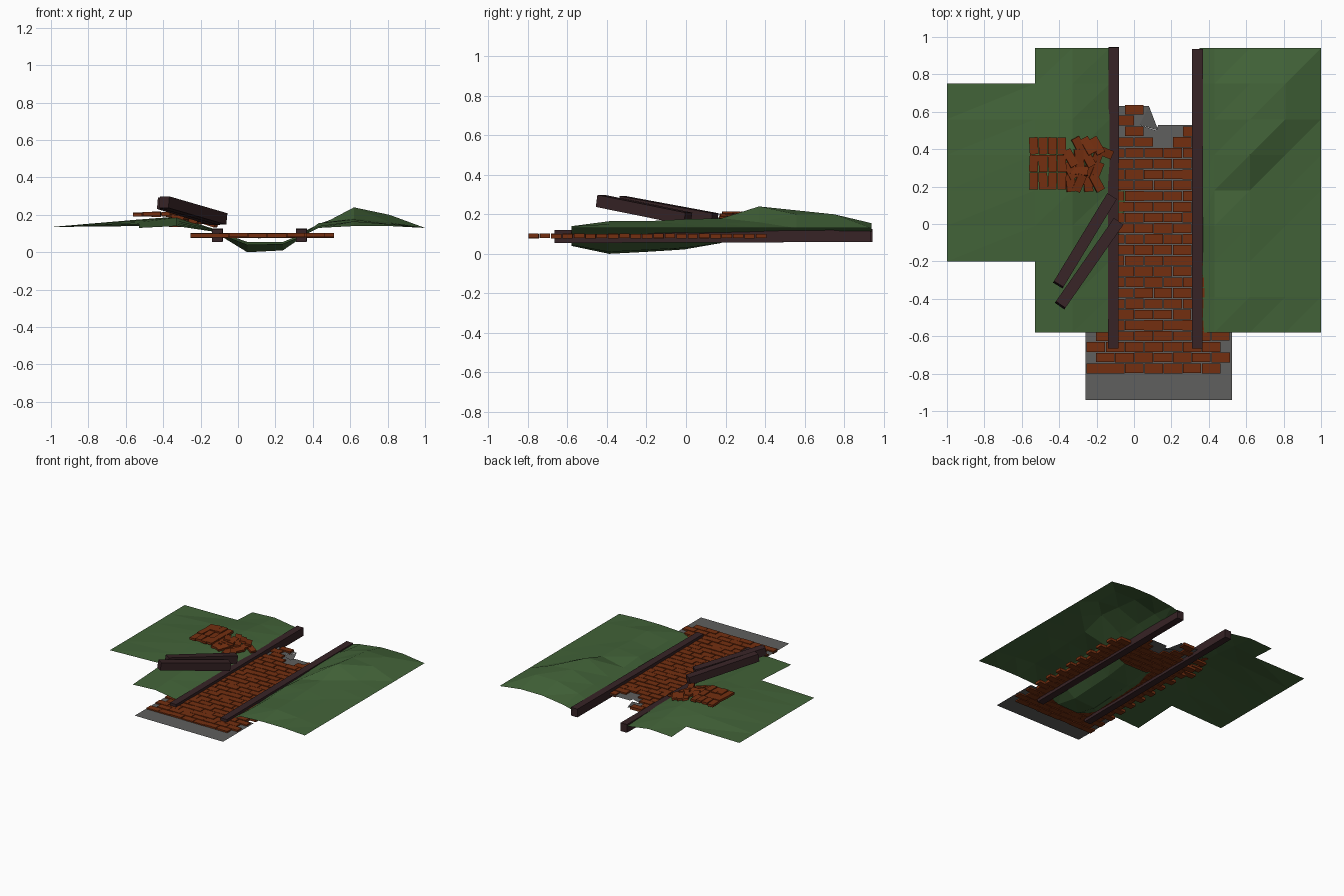
import bpy, bmesh, math, random
from mathutils import Matrix, Vector

if "Cube" in bpy.data.objects:
    bpy.data.objects.remove(bpy.data.objects["Cube"])

random.seed(4)


def material(name, col):
    m = bpy.data.materials.new(name)
    m.diffuse_color = (*col, 1)
    m.use_nodes = True
    m.node_tree.nodes["Principled BSDF"].inputs["Base Color"].default_value = m.diffuse_color
    return m


GRASS = material("grass green", (0.055, 0.125, 0.040))
BRICK = material("brick red", (0.175, 0.028, 0.005))
WOOD = material("dark timber", (0.038, 0.017, 0.019))
MORTAR = material("mortar grey", (0.115, 0.115, 0.112))


def finish(name, bm, mat):
    me = bpy.data.meshes.new(name)
    bm.to_mesh(me)
    bm.free()
    me.materials.append(mat)
    ob = bpy.data.objects.new(name, me)
    bpy.context.collection.objects.link(ob)
    return ob


def box(bm, loc, size, rot=(0, 0, 0)):
    r = Matrix.Identity(4)
    for a, ax in zip(rot, "XYZ"):
        r = Matrix.Rotation(a, 4, ax) @ r
    bmesh.ops.create_cube(bm, size=1, matrix=Matrix.Translation(loc) @ r @ Matrix.Diagonal((*size, 1)))


# Grass banks with a ditch below the path: one height list per grid column
heights = {
    -1.00: [.135] * 9,
    -0.53: [.13, .14, .15, .16, .17, .175, .165, .14, .13],
    -0.33: [.14, .15, .16, .17, .185, .19, .18, .16, .14],
    -0.13: [.11, .115, .115, .12, .12, .125, .125, .12, .11],
    0.05: [.04, 0, .01, .022, .055],
    0.24: [.045, .01, .02, .03, .055],
    0.35: [.09, .085, .09, .095, .1, .105, .11, .11, .11],
    0.43: [.13, .14, .14, .155, .14, .14, .15, .15, .13],
    0.62: [.14, .165, .165, .175, .18, .24, .22, .20, .155],
    0.81: [.14, .15, .15, .15, .155, .16, .20, .20, .155],
    1.00: [.13] * 9,
}
bm = bmesh.new()
xs = sorted(heights)
grid = {}
for i, x in enumerate(xs):
    for j, z in enumerate(heights[x]):
        if i == 0 and not 2 <= j <= 7:
            continue
        grid[i, j] = bm.verts.new((x, -0.58 + 0.19 * j, z))
for i in range(len(xs) - 1):
    for j in range(8):
        keys = [(i, j), (i + 1, j), (i + 1, j + 1), (i, j + 1)]
        if all(k in grid for k in keys):
            a, b, c, d = (grid[k] for k in keys)
            bm.faces.new((a, b, c))
            bm.faces.new((a, c, d))
finish("grass_bank", bm, GRASS)

# Mortar sheet halfway through the bricks, with a broken back edge
bm = bmesh.new()
outline = [(-.26, -.94), (.525, -.94), (.525, -.55), (.34, -.55), (.34, .53), (.13, .53),
           (.12, .50), (.03, .53), (.08, .63), (-.11, .63), (-.11, -.55), (-.26, -.55)]
bm.faces.new([bm.verts.new((x, y, .09)) for x, y in outline])
bm.faces.new([bm.verts.new(p) for p in ((.03, .53, .09), (.13, .50, .07), (.08, .63, .085))])
finish("mortar_bed", bm, MORTAR)

# Brick path in running bond, with a ragged back end
bm = bmesh.new()
pitch, length = 0.0576, 0.1028
for r in range(25):
    y = -0.772 + pitch * r
    x0 = -0.255 + (0.05 if r % 2 else 0)
    for k in range(7):
        x = x0 + length * (k + 0.5)
        if y > 0.41:
            left_end = 0.10 - 0.03 * (r - 21)
            if not (-0.1 < x < left_end or (0.24 < x < 0.34 and y < 0.52)):
                continue
        box(bm, (x, y, .09 + random.uniform(-.002, .002)),
            (length - random.uniform(.001, .006), pitch - random.uniform(.003, .009), .022))
finish("brick_path", bm, BRICK)

# Heap of bricks on the left bank, neat at the left and tumbled at the right
bm = bmesh.new()
for c in range(4):
    for k in range(3):
        box(bm, (-.536 + .05 * c, .23 + .094 * k, .203 + random.uniform(-.006, .006)),
            (.047, .091, .018), (0, 0, random.uniform(-.06, .06)))
for c in range(4):
    for k in range(4):
        if c == 0 and k == 3:
            continue
        box(bm, (-.34 + .047 * c, .22 + .066 * k, .195 - .011 * c + random.uniform(-.01, .01)),
            (.047, .095, .018),
            (random.uniform(-.1, .1), .2, random.choice((.1, .5, -.4, 1.5))))
box(bm, (-.16, .385, .155), (.095, .047, .018), (0, .3, -.4))
for x, y in ((-.32, .24), (-.30, .34), (-.27, .42)):
    box(bm, (x, y, .145), (.1, .047, .018))
finish("brick_heap", bm, BRICK)


# Timbers
def timber(name, a, b, w, h):
    a, b = Vector(a), Vector(b)
    d = b - a
    side = d.cross(Vector((0, 0, 1))).normalized()
    up = side.cross(d).normalized()
    m = Matrix((side, d.normalized(), up)).transposed().to_4x4()
    bm = bmesh.new()
    bmesh.ops.create_cube(bm, size=1, matrix=Matrix.Translation((a + b) / 2) @ m
                          @ Matrix.Diagonal((w, d.length, h, 1)))
    finish(name, bm, WOOD)


# Edge rails either side of the path
timber("left_rail", (-.112, -.665, .088), (-.108, .945, .093), .056, .066)
timber("right_rail", (.338, -.665, .088), (.340, .935, .093), .058, .066)
# Two fallen beams leaning on the bank
timber("fallen_beam_upper", (-.12, .145, .175), (-.405, -.325, .262), .06, .062)
timber("fallen_beam_lower", (-.085, .01, .178), (-.395, -.435, .268), .062, .062)
